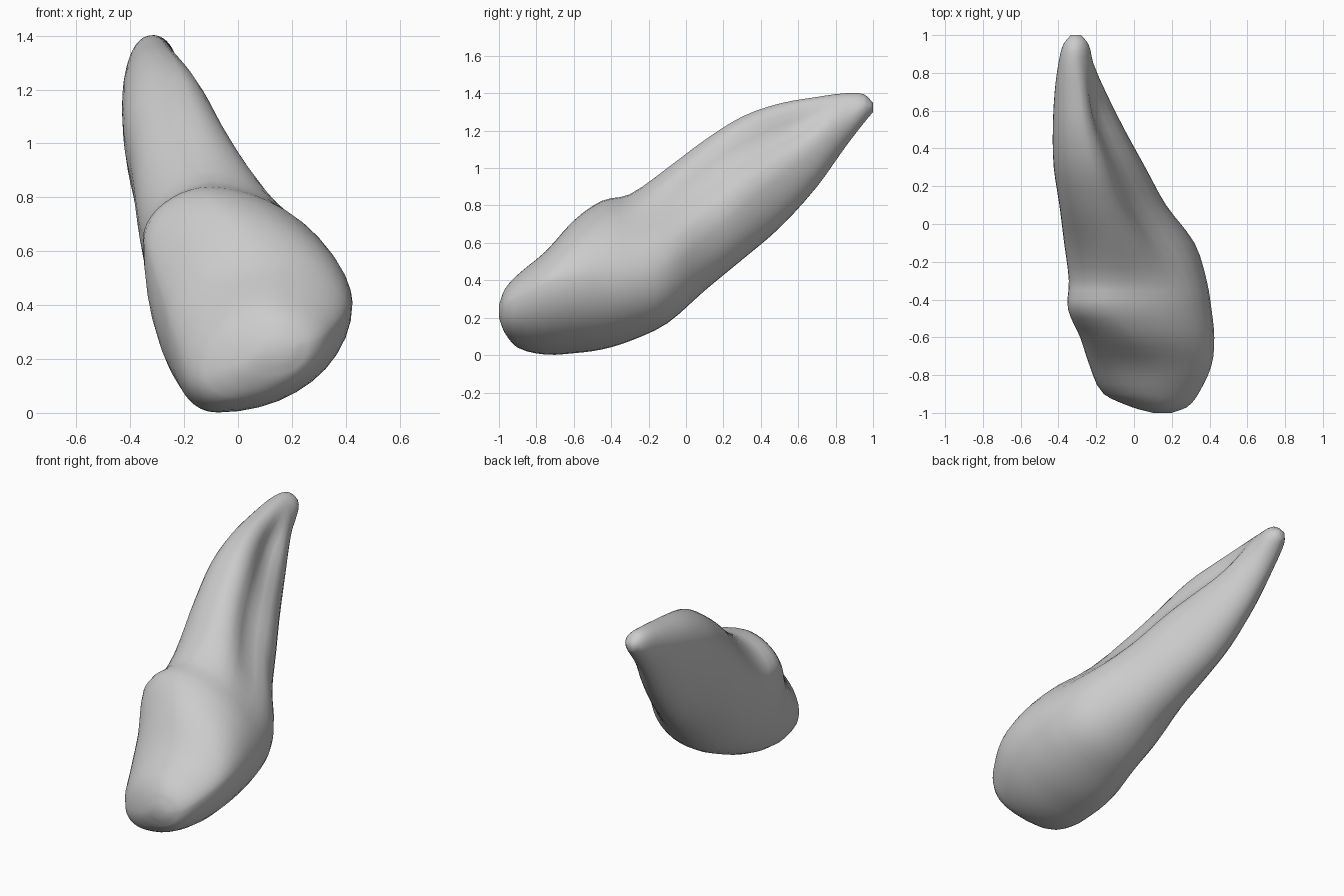
import bpy, bmesh, math

if "Cube" in bpy.data.objects:
    bpy.data.objects.remove(bpy.data.objects["Cube"])

# Cross-sections from crown edge to root tip:
# y, left(x,z), right(x,z), bottom(x,z), top(x,z)
SECTIONS = [
    (-1.0, .10, .23, .20, .24, .15, .20, .15, .27),
    (-.97, -.01, .18, .28, .26, .12, .12, .15, .35),
    (-.90, -.16, .16, .34, .30, -.02, .04, .13, .43),
    (-.75, -.235, .26, .41, .38, -.07, .003, .12, .555),
    (-.60, -.285, .42, .425, .41, -.07, .01, 0, .72),
    (-.45, -.35, .64, .41, .42, -.05, .03, -.10, .825),
    (-.30, -.345, .63, .385, .42, -.03, .075, -.10, .86),
    (-.10, -.37, .72, .32, .47, 0, .17, -.12, 1.0),
    (.10, -.395, .90, .17, .62, -.05, .345, -.17, 1.15),
    (.30, -.425, 1.05, .06, .79, -.13, .51, -.22, 1.275),
    (.50, -.43, 1.15, -.05, .95, -.21, .68, -.265, 1.345),
    (.70, -.42, 1.23, -.15, 1.10, -.26, .90, -.29, 1.38),
    (.85, -.40, 1.29, -.215, 1.25, -.30, 1.11, -.31, 1.40),
    (.95, -.375, 1.32, -.24, 1.32, -.31, 1.24, -.31, 1.395),
    (1.0, -.335, 1.33, -.28, 1.33, -.31, 1.30, -.31, 1.35),
]
QUARTER = 10   # points per quadrant
STEPS = 3      # rows between sections


def smooth_step(a, b, v):
    t = max(0, min(1, (v - a) / (b - a)))
    return t * t * (3 - 2 * t)


def arc(p, q, corner, e, dent=0):
    """Quarter superellipse from p to q bulging toward corner."""
    pts = []
    for i in range(QUARTER):
        t = i / QUARTER
        a = t * math.pi / 2
        u, v = 1 - math.sin(a) ** e, 1 - math.cos(a) ** e
        x = corner[0] + (q[0] - corner[0]) * v + (p[0] - corner[0]) * u
        z = corner[1] + (p[1] - corner[1]) * u + (q[1] - corner[1]) * v
        d = dent * math.exp(-((t - .5) / .17) ** 2)
        pts.append((x - d * .8, z - d * .6))
    return pts


def ring(s):
    y, xl, zl, xr, zr, xb, zb, xt, zt = s
    root = smooth_step(-.4, 0, y) * (1 - smooth_step(.55, .85, y))
    crown = 1 - smooth_step(-.6, -.2, y)
    back = smooth_step(-.2, .1, y)
    L, R, B, T = (xl, zl), (xr, zr), (xb, zb), (xt, zt)
    pts = arc(R, T, (xr, zt), 1.1 + .2 * root, .06 * root)
    pts += arc(T, L, (xl, zt), 1.1 - .2 * back)
    pts += arc(L, B, (xl, zb), 1.1 - .22 * crown)
    pts += arc(B, R, (xr, zb), 1.0 - .14 * root)
    return [(x, y, z) for x, z in pts]


def spline(a, b, c, d, t):
    """Cubic through b and c with tangents scaled to the uneven spacing."""
    h = c[0] - b[0]
    out = []
    for i in range(len(b)):
        m0 = (c[i] - a[i]) / max(c[0] - a[0], 1e-6) * h
        m1 = (d[i] - b[i]) / max(d[0] - b[0], 1e-6) * h
        out.append((2*t**3 - 3*t**2 + 1) * b[i] + (t**3 - 2*t**2 + t) * m0
                   + (3*t**2 - 2*t**3) * c[i] + (t**3 - t**2) * m1)
    return out


# Interpolated rows
rows = []
n = len(SECTIONS)
for k in range(n - 1):
    a, b = SECTIONS[max(k - 1, 0)], SECTIONS[k]
    c, d = SECTIONS[k + 1], SECTIONS[min(k + 2, n - 1)]
    rows += [spline(a, b, c, d, j / STEPS) for j in range(STEPS)]
rows.append(SECTIONS[-1])

# Loft crown and root as one skin
bm = bmesh.new()
loops = [[bm.verts.new(p) for p in ring(r)] for r in rows]
m = 4 * QUARTER
for r0, r1 in zip(loops, loops[1:]):
    for i in range(m):
        j = (i + 1) % m
        bm.faces.new((r0[i], r0[j], r1[j], r1[i]))
bm.faces.new(loops[0])
bm.faces.new(loops[-1])
bmesh.ops.recalc_face_normals(bm, faces=bm.faces)
mesh = bpy.data.meshes.new("tooth")
bm.to_mesh(mesh)
bm.free()
mesh.shade_smooth()
tooth = bpy.data.objects.new("tooth", mesh)
bpy.context.collection.objects.link(tooth)
